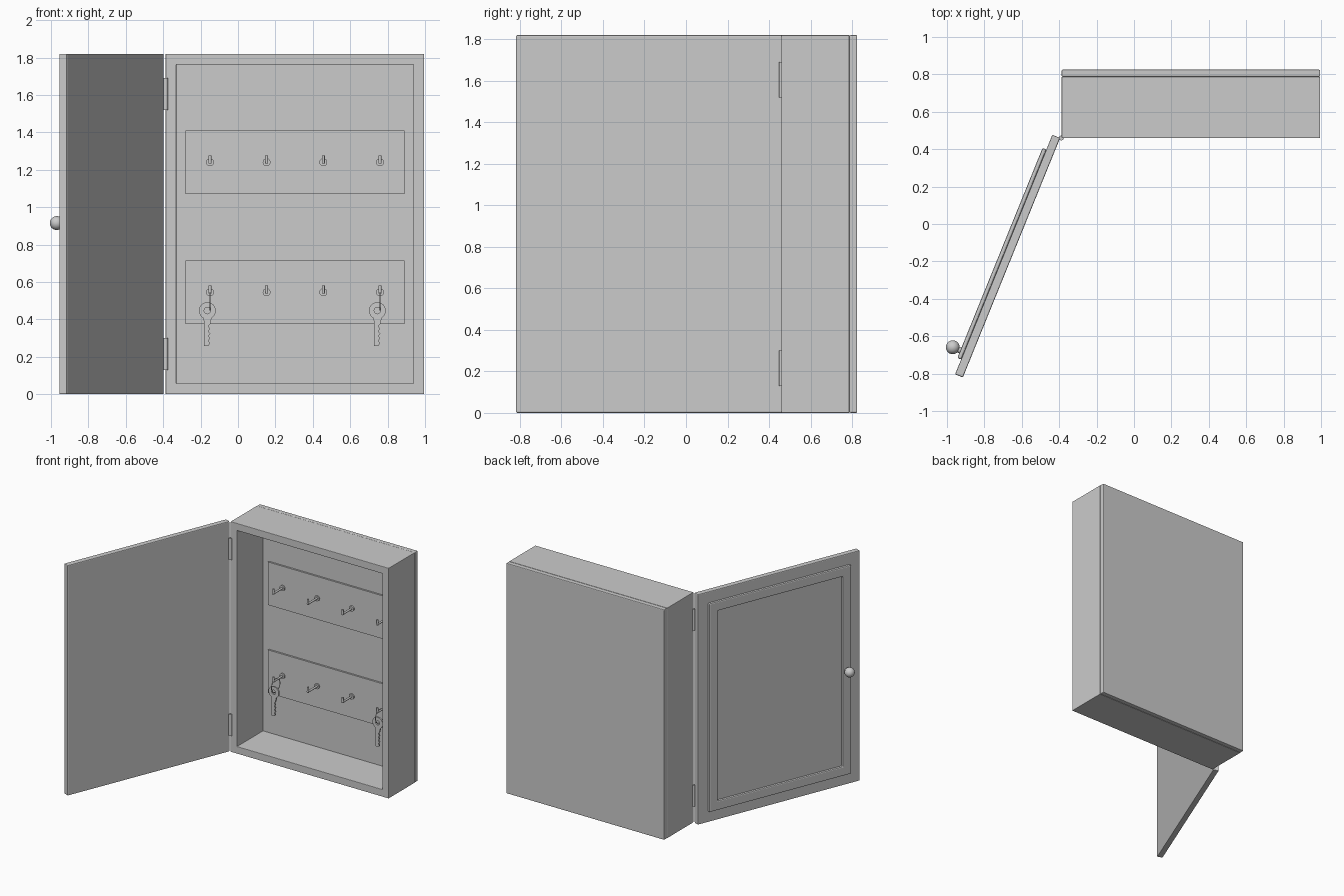
import bpy, bmesh
from math import radians, cos, sin, pi, atan2
from mathutils import Matrix, Vector

if "Cube" in bpy.data.objects:
    bpy.data.objects.remove(bpy.data.objects["Cube"])

grey = bpy.data.materials.new("plain_grey")
grey.use_nodes = True
grey.diffuse_color = (0.6, 0.6, 0.6, 1)
grey.node_tree.nodes["Principled BSDF"].inputs["Base Color"].default_value = (0.6, 0.6, 0.6, 1)


def finish(name, bm, smooth=False, bevel=0, matrix=None):
    """Turn a bmesh into a named grey object."""
    bmesh.ops.recalc_face_normals(bm, faces=bm.faces)
    if bevel:
        sharp = [e for e in bm.edges if e.calc_face_angle(0) > radians(30)]
        bmesh.ops.bevel(bm, geom=sharp, offset=bevel, segments=2, profile=0.5, affect='EDGES')
    mesh = bpy.data.meshes.new(name)
    bm.to_mesh(mesh)
    bm.free()
    mesh.materials.append(grey)
    obj = bpy.data.objects.new(name, mesh)
    bpy.context.collection.objects.link(obj)
    if matrix:
        obj.matrix_world = matrix
    if smooth:
        bpy.ops.object.select_all(action='DESELECT')
        obj.select_set(True)
        bpy.context.view_layer.objects.active = obj
        bpy.ops.object.shade_smooth_by_angle(angle=radians(40))
    return obj


def add_box(name, x, y, z, bevel=0.004, matrix=None):
    bm = bmesh.new()
    bmesh.ops.create_cube(bm, size=1)
    for v in bm.verts:
        v.co = [lo + (c + 0.5) * (hi - lo) for c, (lo, hi) in zip(v.co, (x, y, z))]
    return finish(name, bm, bevel=bevel, matrix=matrix)


def add_frame(name, x, y, z, width, bevel=0.004, matrix=None):
    """Rectangular ring facing along y."""
    def loop(inset, depth):
        x0, x1, z0, z1 = x[0] + inset, x[1] - inset, z[0] + inset, z[1] - inset
        return [bm.verts.new((a, depth, b)) for a, b in ((x0, z0), (x1, z0), (x1, z1), (x0, z1))]
    bm = bmesh.new()
    loops = [loop(0, y[0]), loop(0, y[1]), loop(width, y[1]), loop(width, y[0])]
    for a, b in zip(loops, loops[1:] + loops[:1]):
        for i in range(4):
            j = (i + 1) % 4
            bm.faces.new((a[i], a[j], b[j], b[i]))
    return finish(name, bm, bevel=bevel, matrix=matrix)


def rod(bm, start, end, radius, sides=16):
    """Add a capped cylinder between two points."""
    start, end = Vector(start), Vector(end)
    axis = end - start
    turn = axis.to_track_quat('Z', 'Y').to_matrix().to_4x4()
    bmesh.ops.create_cone(bm, cap_ends=True, segments=sides, radius1=radius, radius2=radius,
                          depth=axis.length, matrix=Matrix.Translation((start + end) / 2) @ turn)


# Cabinet body and back panel
LEFT, RIGHT, HEIGHT = -0.387, 0.995, 1.82
add_frame("cabinet_body", (LEFT, RIGHT), (0.46, 0.787), (0, HEIGHT), 0.057, bevel=0.003)
add_box("back_panel", (LEFT, RIGHT), (0.787, 0.825), (0, HEIGHT), bevel=0.006)

# Open door, built flat and swung round its hinge edge
swing = Matrix.Translation((-0.395, 0.46, 0)) @ Matrix.Rotation(atan2(-0.926, -0.376), 4, 'Z')
add_box("door", (0, 1.382), (-0.045, 0), (0, HEIGHT), bevel=0.006, matrix=swing)
add_frame("door_moulding", (0.085, 1.297), (-0.067, -0.044), (0.085, HEIGHT - 0.085),
          0.075, bevel=0.008, matrix=swing)

# Door knob with its stem
bm = bmesh.new()
rod(bm, (1.253, -0.06, 0.915), (1.253, -0.1, 0.915), 0.016, 24)
bmesh.ops.create_uvsphere(bm, u_segments=32, v_segments=16, radius=0.037,
                          matrix=Matrix.Translation((1.253, -0.111, 0.915)))
finish("door_knob", bm, smooth=True, matrix=swing)

# Hinges
for label, z in (("lower", 0.13), ("upper", 1.52)):
    bm = bmesh.new()
    rod(bm, (-0.388, 0.46, z), (-0.388, 0.46, z + 0.17), 0.013)
    finish(label + "_hinge", bm, smooth=True)

# Hook rails and hooks
HOOKS = [-0.15 + 0.303 * i for i in range(4)]
ROWS = (("lower", 0.545), ("upper", 1.24))
for label, z in ROWS:
    add_box(label + "_hook_rail", (-0.28, 0.89), (0.773, 0.79), (z - 0.17, z + 0.17), bevel=0)
    for i, x in enumerate(HOOKS):
        bm = bmesh.new()
        rod(bm, (x, 0.775, z), (x, 0.762, z), 0.021, 24)
        rod(bm, (x, 0.77, z), (x, 0.65, z), 0.008)
        rod(bm, (x, 0.656, z - 0.006), (x, 0.656, z + 0.036), 0.008)
        finish(f"{label}_hook_{i + 1}", bm, smooth=True)


def add_spline(curve, points):
    spline = curve.splines.new('POLY')
    spline.points.add(len(points) - 1)
    for p, (x, y) in zip(spline.points, points):
        p.co = (x, y, 0, 1)
    spline.use_cyclic_u = True


def add_key(name, x, y, z):
    """Flat key: round bow with a hole, and a notched blade."""
    curve = bpy.data.curves.new(name, 'CURVE')
    curve.dimensions = '2D'
    curve.fill_mode = 'BOTH'
    curve.extrude = 0.006
    angles = [radians(-58 + 296 * i / 28) for i in range(29)]
    bow = [(0.045 * cos(a), 0.045 * sin(a)) for a in angles]
    blade = [(-0.017, -0.06), (-0.017, -0.188), (0.006, -0.188), (0.015, -0.176)]
    for i in range(4):
        low = -0.165 + 0.026 * i
        blade += [(0.008, low), (0.008, low + 0.007), (0.016, low + 0.015)]
    blade.append((0.018, -0.06))
    add_spline(curve, bow + blade)
    add_spline(curve, [(0.017 * cos(pi * i / 10), 0.017 * sin(pi * i / 10)) for i in range(20)])
    shape = bpy.data.objects.new(name + "_outline", curve)
    bpy.context.collection.objects.link(shape)
    mesh = bpy.data.meshes.new_from_object(shape.evaluated_get(bpy.context.evaluated_depsgraph_get()))
    bpy.data.objects.remove(shape)
    bm = bmesh.new()
    bm.from_mesh(mesh)
    bmesh.ops.remove_doubles(bm, verts=bm.verts, dist=0.0001)
    finish(name, bm, matrix=Matrix.Translation((x, y, z)) @ Matrix.Rotation(pi / 2, 4, 'X'))


def add_ring(name, x, y, z, radius, wire):
    """Wire ring hanging in the side plane."""
    bpy.ops.mesh.primitive_torus_add(location=(x, y, z), rotation=(0, pi / 2, 0), major_radius=radius,
                                     minor_radius=wire, major_segments=32, minor_segments=8)
    ring = bpy.context.object
    ring.name = name
    ring.data.materials.append(grey)
    bpy.ops.object.shade_smooth()


# Keys hanging from the outer hooks of the lower row
for label, x in (("right", HOOKS[0]), ("left", HOOKS[3])):
    add_key(label + "_key", x - 0.014, 0.685, 0.447)
    add_ring(label + "_key_ring", x, 0.685, 0.503, 0.053, 0.003)
